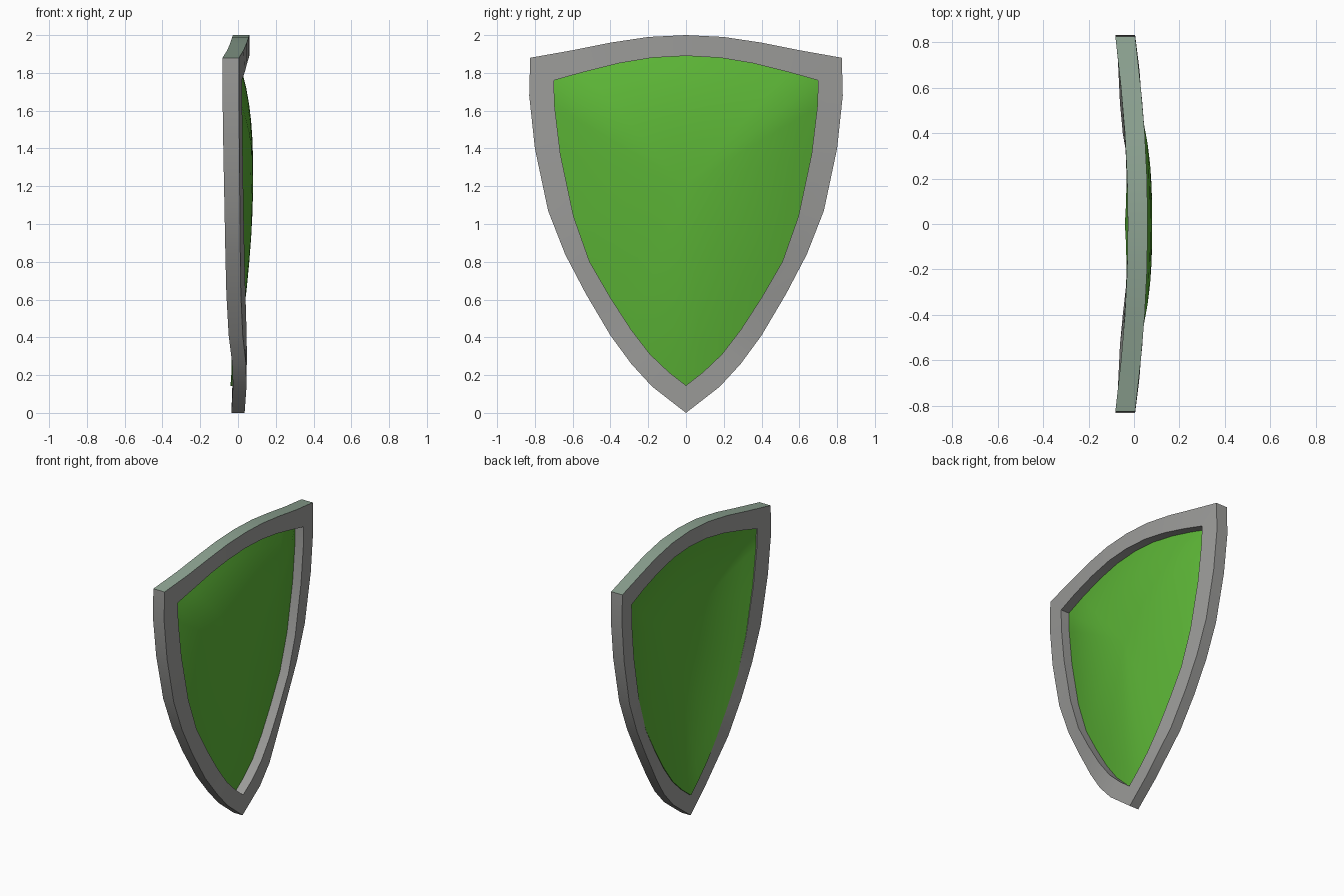
import bpy, math

if "Cube" in bpy.data.objects:
    bpy.data.objects.remove(bpy.data.objects["Cube"])


def material(name, rgb):
    m = bpy.data.materials.new(name)
    m.diffuse_color = (*rgb, 1)
    m.use_nodes = True
    m.node_tree.nodes["Principled BSDF"].inputs["Base Color"].default_value = m.diffuse_color
    return m


grey = material("rim grey", (0.33, 0.33, 0.32))
pale = material("pale green grey", (0.27, 0.37, 0.29))
green = material("panel green", (0.107, 0.46, 0.037))

# Half outline, top centre to tip: outer (y, z, front x), inner (y, z, front x)
HALF = [
    ((0, 2.0, .06), (0, 1.89, .06)),
    ((.2, 1.99, .057), (.18, 1.88, .057)),
    ((.4, 1.96, .047), (.36, 1.85, .048)),
    ((.6, 1.92, .03), (.54, 1.805, .036)),
    ((.825, 1.88, .005), (.70, 1.76, .02)),
    ((.83, 1.68, .005), (.695, 1.62, .022)),
    ((.80, 1.4, .007), (.665, 1.37, .025)),
    ((.73, 1.07, .01), (.595, 1.04, .03)),
    ((.64, .84, .012), (.51, .80, .035)),
    ((.53, .63, .015), (.40, .61, .04)),
    ((.40, .41, .025), (.29, .44, .045)),
    ((.29, .26, .042), (.19, .31, .047)),
    ((.18, .14, .045), (.09, .215, .045)),
    ((0, 0, .035), (0, .145, .04)),
]


def flip(p):
    return (-p[0], p[1], p[2])


RING = HALF + [(flip(o), flip(i)) for o, i in HALF[-2:0:-1]]
N = len(RING)
H = len(HALF)


def build(name, verts, faces, mats, angle):
    me = bpy.data.meshes.new(name)
    me.from_pydata(verts, [], faces)
    for m in mats:
        me.materials.append(m)
    ob = bpy.data.objects.new(name, me)
    bpy.context.collection.objects.link(ob)
    bpy.ops.object.select_all(action='DESELECT')
    ob.select_set(True)
    bpy.context.view_layer.objects.active = ob
    bpy.ops.object.mode_set(mode='EDIT')
    bpy.ops.mesh.select_all(action='SELECT')
    bpy.ops.mesh.normals_make_consistent(inside=False)
    bpy.ops.object.mode_set(mode='OBJECT')
    bpy.ops.object.shade_smooth_by_angle(angle=math.radians(angle))
    return ob


# Rim: rectangular section swept round the outline
verts, faces = [], []
for o, i in RING:
    t = .07 + .017 * min(1, o[1] / 1.6)
    verts += [(o[2], o[0], o[1]), (i[2], i[0], i[1]),
              (i[2] - t, i[0], i[1]), (o[2] - t, o[0], o[1])]
for k in range(N):
    a, b = 4 * k, 4 * ((k + 1) % N)
    for j in range(4):
        n = (j + 1) % 4
        faces.append((a + j, b + j, b + n, a + n))
rim = build("shield_rim", verts, faces, [grey, pale], 30)
for p in rim.data.polygons:
    if p.normal.z > .7 and p.center.z > 1.8:
        p.material_index = 1

# Panel: thin domed sheet, set deep in the rim at its edge
CZ, PEAK, THICK, STEPS = 1.2, .08, .014, 8
verts, faces = [], []
for side in (0, THICK):
    base = len(verts)
    verts.append((PEAK - side, 0, CZ))
    for s in range(1, STEPS + 1):
        r = s / STEPS
        for _, (y, z, x) in RING:
            dy, dz = y, z - CZ
            up = dz / math.hypot(dy, dz)
            power = 2.1 + (.9 if up > 0 else .4) * up
            edge = x - .066
            verts.append((PEAK + (edge - PEAK) * r ** power - side,
                          y * r * 1.003, CZ + dz * r * 1.003))
    for k in range(N):
        n = (k + 1) % N
        faces.append((base, base + 1 + k, base + 1 + n))
        for s in range(STEPS - 1):
            a = base + 1 + s * N
            faces.append((a + k, a + N + k, a + N + n, a + n))
total = 1 + STEPS * N
last = 1 + (STEPS - 1) * N
for k in range(N):
    n = (k + 1) % N
    faces.append((last + k, total + last + k, total + last + n, last + n))
build("shield_panel", verts, faces, [green], 30)
